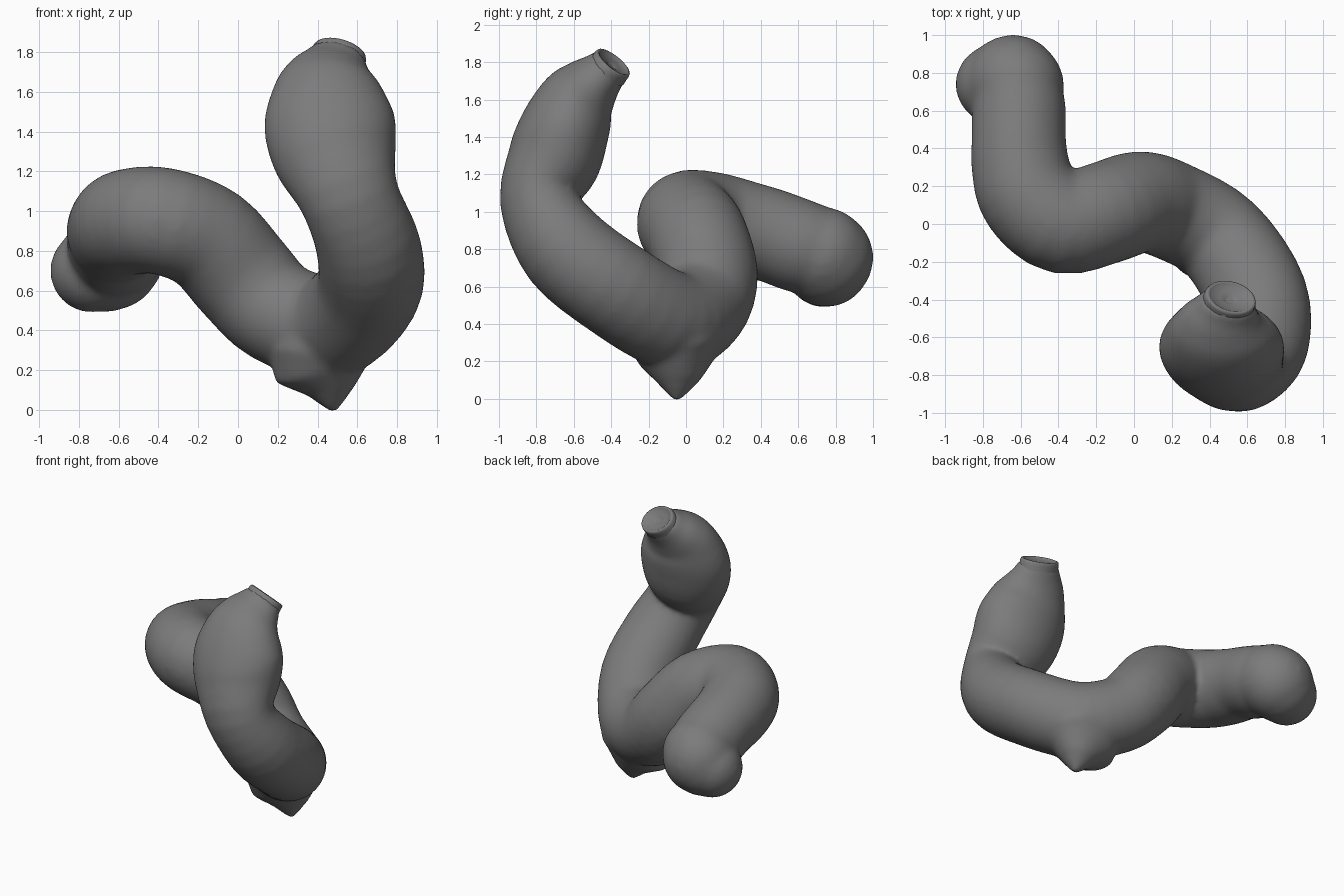
import bpy, bmesh, math
from mathutils import Vector, Matrix

if "Cube" in bpy.data.objects:
    bpy.data.objects.remove(bpy.data.objects["Cube"])

grey = bpy.data.materials.new("dark grey")
grey.diffuse_color = (0.2, 0.2, 0.2, 1)
grey.use_nodes = True
grey.node_tree.nodes["Principled BSDF"].inputs["Base Color"].default_value = grey.diffuse_color


def catmull(rows, steps):
    """Smooth rows of numbers into a dense curve."""
    rows = [Vector(r) for r in rows]
    ext = [rows[0] * 2 - rows[1]] + rows + [rows[-1] * 2 - rows[-2]]
    out = []
    for i in range(1, len(ext) - 2):
        a, b, c, d = ext[i - 1:i + 3]
        for s in range(steps):
            t = s / steps
            out.append(0.5 * (b * 2 + (c - a) * t + (a * 2 - b * 5 + c * 4 - d) * t * t
                              + (b * 3 - a - c * 3 + d) * t ** 3))
    return out + [rows[-1]]


def loft(bm, rows, side, sides=32):
    """Skin elliptical rings (x, y, z, radius u, radius v) along a path."""
    pts = [Vector(r[:3]) for r in rows]
    rings = []
    u = Vector(side)
    for i, p in enumerate(pts):
        t = (pts[min(i + 1, len(pts) - 1)] - pts[max(i - 1, 0)]).normalized()
        u = (u - t * u.dot(t)).normalized()
        v = t.cross(u)
        ring = []
        for k in range(sides):
            a = 2 * math.pi * k / sides
            ring.append(bm.verts.new(p + u * math.cos(a) * rows[i][3] + v * math.sin(a) * rows[i][4]))
        rings.append(ring)
    for r0, r1 in zip(rings, rings[1:]):
        for k in range(sides):
            j = (k + 1) % sides
            bm.faces.new((r0[k], r0[j], r1[j], r1[k]))
    bm.faces.new(rings[0][::-1])
    bm.faces.new(rings[-1])


def finish(bm, name):
    bmesh.ops.recalc_face_normals(bm, faces=bm.faces)
    me = bpy.data.meshes.new(name)
    bm.to_mesh(me)
    bm.free()
    me.materials.append(grey)
    me.polygons.foreach_set("use_smooth", [True] * len(me.polygons))
    ob = bpy.data.objects.new(name, me)
    bpy.context.collection.objects.link(ob)
    return ob


# Twisting tube: from the open mouth, down the bulb, through the base, to the rounded end
path = [
    (0.505, -0.405, 1.785, 0.14, 0.11),
    (0.485, -0.455, 1.73, 0.18, 0.132),
    (0.465, -0.515, 1.67, 0.235, 0.17),
    (0.455, -0.58, 1.59, 0.285, 0.21),
    (0.46, -0.645, 1.45, 0.33, 0.24),
    (0.49, -0.705, 1.28, 0.315, 0.25),
    (0.565, -0.785, 1.06, 0.25, 0.21),
    (0.66, -0.645, 0.80, 0.265, 0.25),
    (0.65, -0.38, 0.59, 0.27, 0.26),
    (0.46, -0.08, 0.42, 0.26, 0.265),
    (0.20, 0.07, 0.49, 0.262, 0.262),
    (0.03, 0.115, 0.66, 0.27, 0.27),
    (-0.15, 0.06, 0.86, 0.272, 0.272),
    (-0.38, 0.005, 0.95, 0.27, 0.27),
    (-0.55, 0.14, 0.945, 0.268, 0.268),
    (-0.60, 0.30, 0.91, 0.26, 0.26),
    (-0.61, 0.45, 0.875, 0.25, 0.25),
    (-0.61, 0.60, 0.82, 0.25, 0.25),
    (-0.62, 0.71, 0.79, 0.24, 0.24),
]
bm = bmesh.new()
loft(bm, catmull(path, 4), (1, 0, 0))

# Rounded end of the tube, hooking down to the left
for x, y, z, r in ((-0.62, 0.73, 0.775, 0.25), (-0.64, 0.748, 0.755, 0.254),
                   (-0.67, 0.75, 0.73, 0.238), (-0.735, 0.74, 0.70, 0.21)):
    bmesh.ops.create_uvsphere(bm, u_segments=32, v_segments=20, radius=r,
                              matrix=Matrix.Translation((x, y, z)))

# Pointed foot under the base
loft(bm, [(0.48, -0.05, -0.008, 0.02, 0.02), (0.473, -0.045, 0.1, 0.125, 0.12),
          (0.43, -0.05, 0.2, 0.25, 0.2), (0.42, -0.06, 0.3, 0.27, 0.25),
          (0.44, -0.06, 0.4, 0.25, 0.26)], (1, 0, 0))
body = finish(bm, "twisted_tube")
remesh = body.modifiers.new("merge", 'REMESH')
remesh.mode = 'VOXEL'
remesh.voxel_size = 0.02
remesh.use_smooth_shade = True
soft = body.modifiers.new("soften", 'SMOOTH')
soft.factor = 0.5
soft.iterations = 8

# Rim around the mouth, with a shallow dimple inside
profile = [(0.145, -0.05), (0.141, -0.02), (0.14, 0.0), (0.135, 0.012), (0.125, 0.015),
           (0.115, 0.011), (0.108, 0.004), (0.06, 0.0), (0.02, -0.012), (0.004, -0.02)]
n = Vector((0.27, 0.6, 0.75)).normalized()
v = n.cross(Vector((1, 0, 0))).normalized()
u = v.cross(n)
c = Vector((0.51, -0.395, 1.79))
bm = bmesh.new()
rings = []
for r, h in profile:
    rings.append([bm.verts.new(c + n * h + u * r * math.cos(k * math.pi / 16)
                               + v * r * 0.8 * math.sin(k * math.pi / 16)) for k in range(32)])
for r0, r1 in zip(rings, rings[1:]):
    for k in range(32):
        j = (k + 1) % 32
        bm.faces.new((r0[k], r0[j], r1[j], r1[k]))
bm.faces.new(rings[-1])
finish(bm, "mouth_rim")
